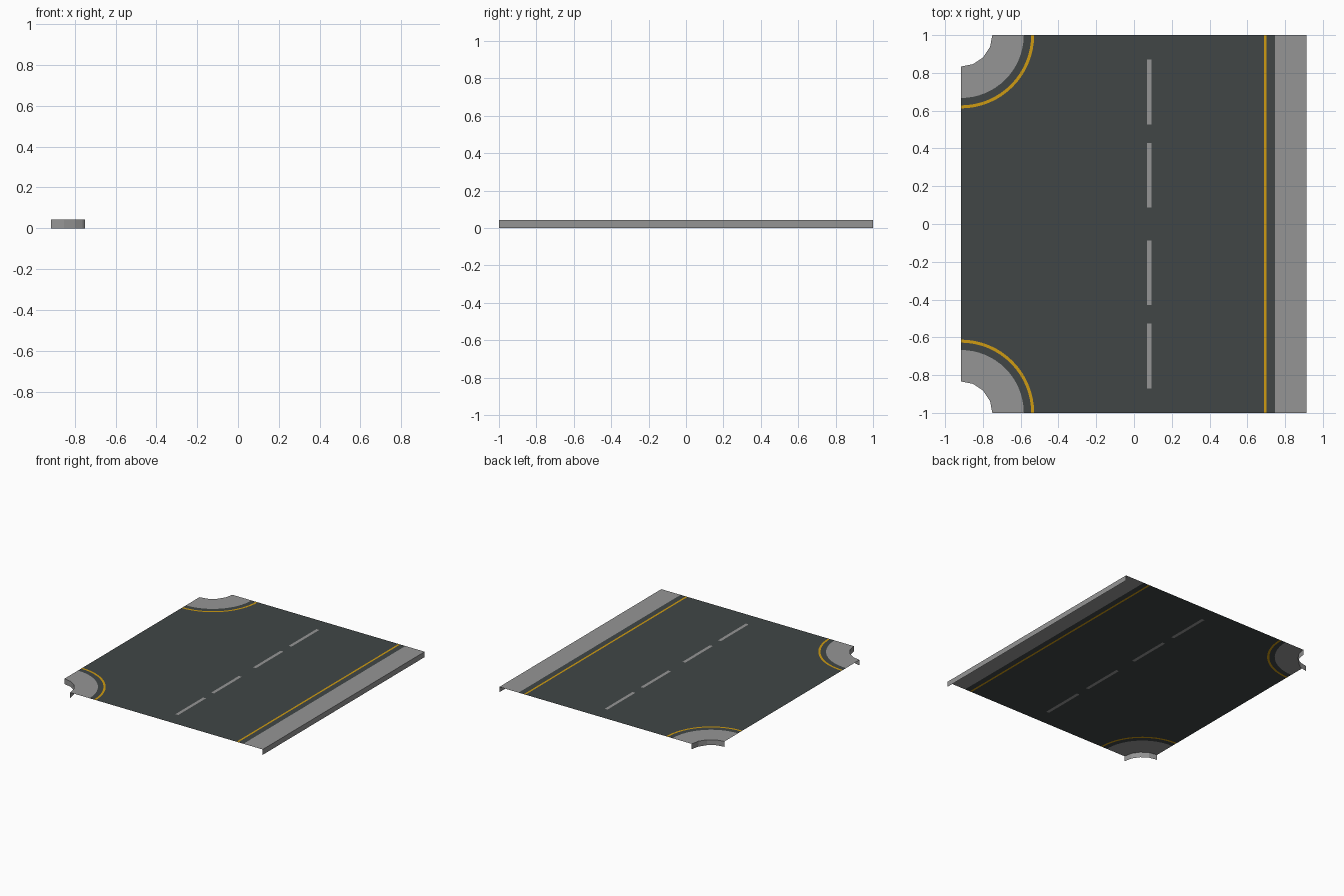
import bpy, bmesh, math
from mathutils import Vector

if "Cube" in bpy.data.objects:
    bpy.data.objects.remove(bpy.data.objects["Cube"])

X0, X1, H = -0.9165, 0.9135, 0.042      # left edge, right edge, deck height
R_IN, R_WALK, R_LINE0, R_LINE1 = 0.1667, 0.333, 0.372, 0.388
DASH0, DASH1 = 0.068, 0.093             # centre line column
LINE0, LINE1, WALK = 0.687, 0.702, 0.747


def mat(name, rgb):
    m = bpy.data.materials.new(name)
    m.diffuse_color = (*rgb, 1)
    m.use_nodes = True
    m.node_tree.nodes["Principled BSDF"].inputs["Base Color"].default_value = m.diffuse_color
    return m


PAVE = mat("pavement grey", (0.30, 0.30, 0.30))
ROAD = mat("asphalt", (0.052, 0.061, 0.061))
YELLOW = mat("yellow paint", (0.62, 0.33, 0.006))


def build(name, polys, material):
    """Each poly is (points, outward direction)."""
    bm = bmesh.new()
    for pts, out in polys:
        f = bm.faces.new([bm.verts.new(p) for p in pts])
        f.normal_update()
        if f.normal.dot(Vector(out)) < 0:
            f.normal_flip()
    bmesh.ops.triangulate(bm, faces=[f for f in bm.faces if len(f.verts) > 4])
    bmesh.ops.remove_doubles(bm, verts=bm.verts, dist=1e-5)
    me = bpy.data.meshes.new(name)
    bm.to_mesh(me)
    bm.free()
    me.materials.append(material)
    ob = bpy.data.objects.new(name, me)
    bpy.context.collection.objects.link(ob)
    return ob


def flat(pts):
    return ([(x, y, H) for x, y in pts], (0, 0, 1))


def rect(xa, xb, ya=-1, yb=1):
    return flat([(xa, ya), (xb, ya), (xb, yb), (xa, yb)])


def arc(r, s, n=16):
    """Quarter arc round the left corner on side s, from the y=s edge to the left edge."""
    return [(X0 + r * math.cos(a), s * (1 - r * math.sin(a)))
            for a in (math.pi / 2 * i / n for i in range(n + 1))]


def wall(a, b, out):
    return ([(*a, 0), (*b, 0), (*b, H), (*a, H)], out)


# corner pavements, yellow arcs and the asphalt gutter between them
for s, side in ((-1, "front"), (1, "back")):
    inner = arc(R_IN, s, 4)
    polys = [flat(inner + arc(R_WALK, s)[::-1])]
    for a, b in zip(inner, inner[1:]):
        out = (X0 - (a[0] + b[0]) / 2, s - (a[1] + b[1]) / 2, 0)
        polys.append(wall(a, b, out))
    build(side + "_corner_pavement", polys, PAVE)

    def ring(ra, rb):
        p, q = arc(ra, s), arc(rb, s)
        return [flat([p[i], q[i], q[i + 1], p[i + 1]]) for i in range(16)]
    build(side + "_corner_gutter", ring(R_WALK, R_LINE0), ROAD)
    build(side + "_corner_line", ring(R_LINE0, R_LINE1), YELLOW)

# centre dashes, with asphalt filling the gaps
dashes = [(-0.87, -0.528), (-0.428, -0.088), (0.088, 0.428), (0.528, 0.87)]
build("centre_dashes", [rect(DASH0, DASH1, a, b) for a, b in dashes], PAVE)
stops = [-1] + [y for d in dashes for y in d] + [1]
gaps = [rect(DASH0, DASH1, a, b) for a, b in zip(stops[::2], stops[1::2])]

# road deck: left part follows the two corner arcs
left = flat(arc(R_LINE1, -1)[::-1] + [(DASH0, -1), (DASH0, 1)] + arc(R_LINE1, 1))
build("road_deck", [left, rect(DASH1, LINE0), rect(LINE1, WALK)] + gaps, ROAD)

# right edge line and pavement with its outer side
build("edge_line", [rect(LINE0, LINE1)], YELLOW)
build("side_pavement", [rect(WALK, X1), wall((X1, -1), (X1, 1), (1, 0, 0))], PAVE)
